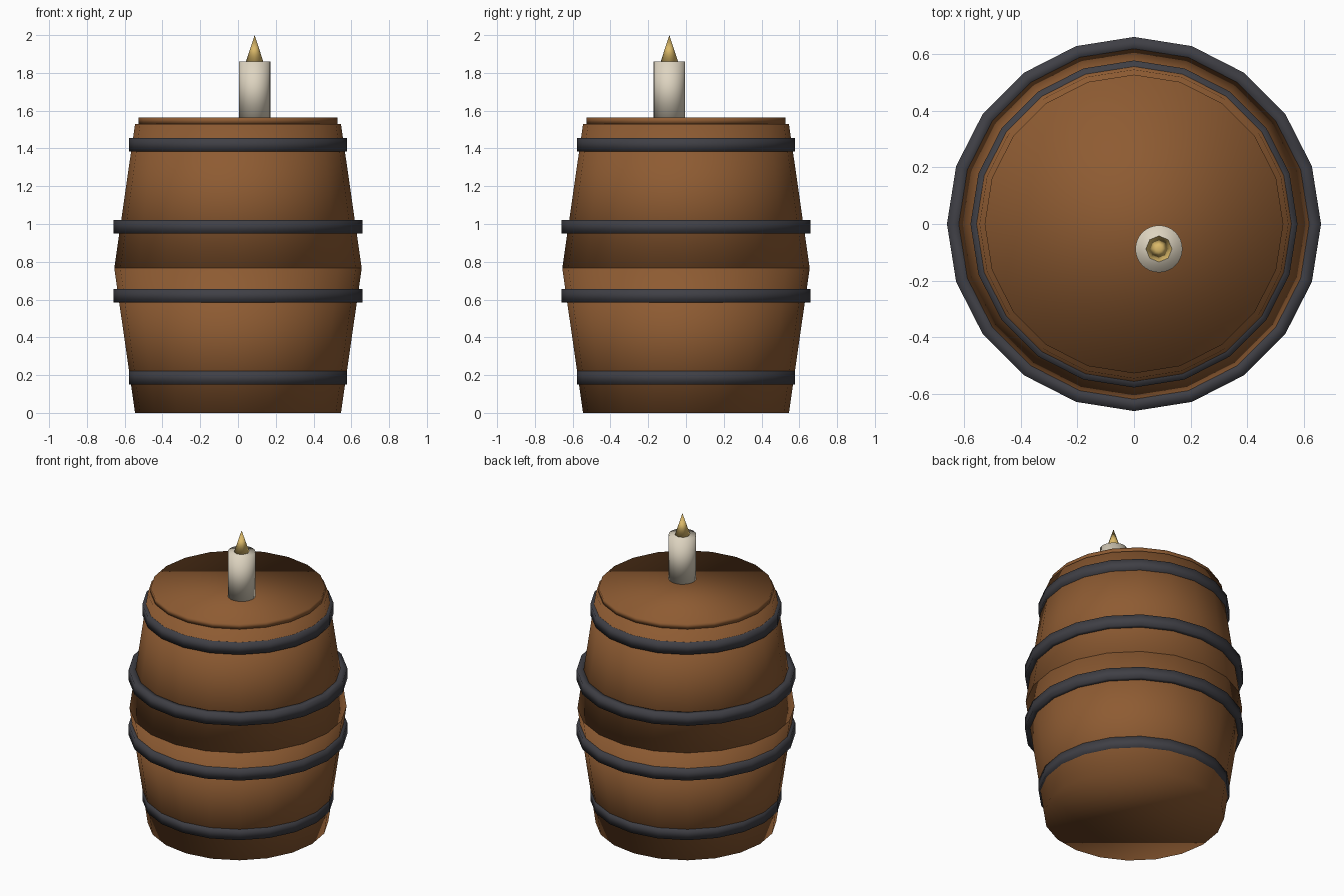
import bpy
import bmesh
import math

if "Cube" in bpy.data.objects:
    bpy.data.objects.remove(bpy.data.objects["Cube"])


def material(name, rgb):
    mat = bpy.data.materials.new(name)
    mat.diffuse_color = (*rgb, 1.0)
    mat.use_nodes = True
    mat.node_tree.nodes["Principled BSDF"].inputs["Base Color"].default_value = mat.diffuse_color
    return mat


wood = material("brown wood", (0.27, 0.105, 0.032))
iron = material("dark iron", (0.05, 0.05, 0.06))
wax = material("cream wax", (0.73, 0.66, 0.53))
fire = material("golden flame", (0.70, 0.48, 0.14))


def drum(name, mat, sides, z0, z1, r0, r1, centre=(0.0, 0.0)):
    """Capped smooth cylinder or cone between two heights."""
    bm = bmesh.new()
    bmesh.ops.create_cone(bm, cap_ends=True, segments=sides,
                          radius1=r0, radius2=r1, depth=z1 - z0)
    for face in bm.faces:
        face.smooth = True
    mesh = bpy.data.meshes.new(name)
    bm.to_mesh(mesh)
    bm.free()
    mesh.materials.append(mat)
    obj = bpy.data.objects.new(name, mesh)
    obj.location = (*centre, (z0 + z1) / 2)
    bpy.context.collection.objects.link(obj)
    return obj


def hoop(name, z0, z1, outer, inner):
    """Flat iron band with a rectangular section."""
    sides = 20
    section = [(outer, z0), (outer, z1), (inner, z1), (inner, z0)]
    bm = bmesh.new()
    rings = []
    for i in range(sides):
        a = 2 * math.pi * i / sides
        rings.append([bm.verts.new((r * math.cos(a), r * math.sin(a), z))
                      for r, z in section])
    for i in range(sides):
        here, there = rings[i], rings[(i + 1) % sides]
        for k in range(4):
            n = (k + 1) % 4
            face = bm.faces.new((here[k], there[k], there[n], here[n]))
            face.smooth = True
    bmesh.ops.recalc_face_normals(bm, faces=bm.faces)
    mesh = bpy.data.meshes.new(name)
    bm.to_mesh(mesh)
    bm.free()
    mesh.materials.append(iron)
    obj = bpy.data.objects.new(name, mesh)
    bpy.context.collection.objects.link(obj)


# Barrel body: two tapered halves meeting at the widest point, plus the lid
drum("barrel_lower_half", wood, 20, 0.0, 0.766, 0.545, 0.655)
drum("barrel_upper_half", wood, 20, 0.766, 1.53, 0.655, 0.545)
drum("barrel_lid", wood, 20, 1.53, 1.565, 0.527, 0.527)

# Four iron hoops
for label, z, r in (("bottom", 0.185, 0.577), ("lower", 0.62, 0.66),
                    ("upper", 0.985, 0.66), ("top", 1.42, 0.577)):
    hoop(label + "_hoop", z - 0.036, z + 0.036, r, r - 0.05)

# Candle standing off-centre on the lid
spot = (0.088, -0.088)
drum("candle", wax, 32, 1.56, 1.86, 0.083, 0.083, spot)
drum("candle_flame", fire, 8, 1.86, 2.0, 0.046, 0.0, spot)
